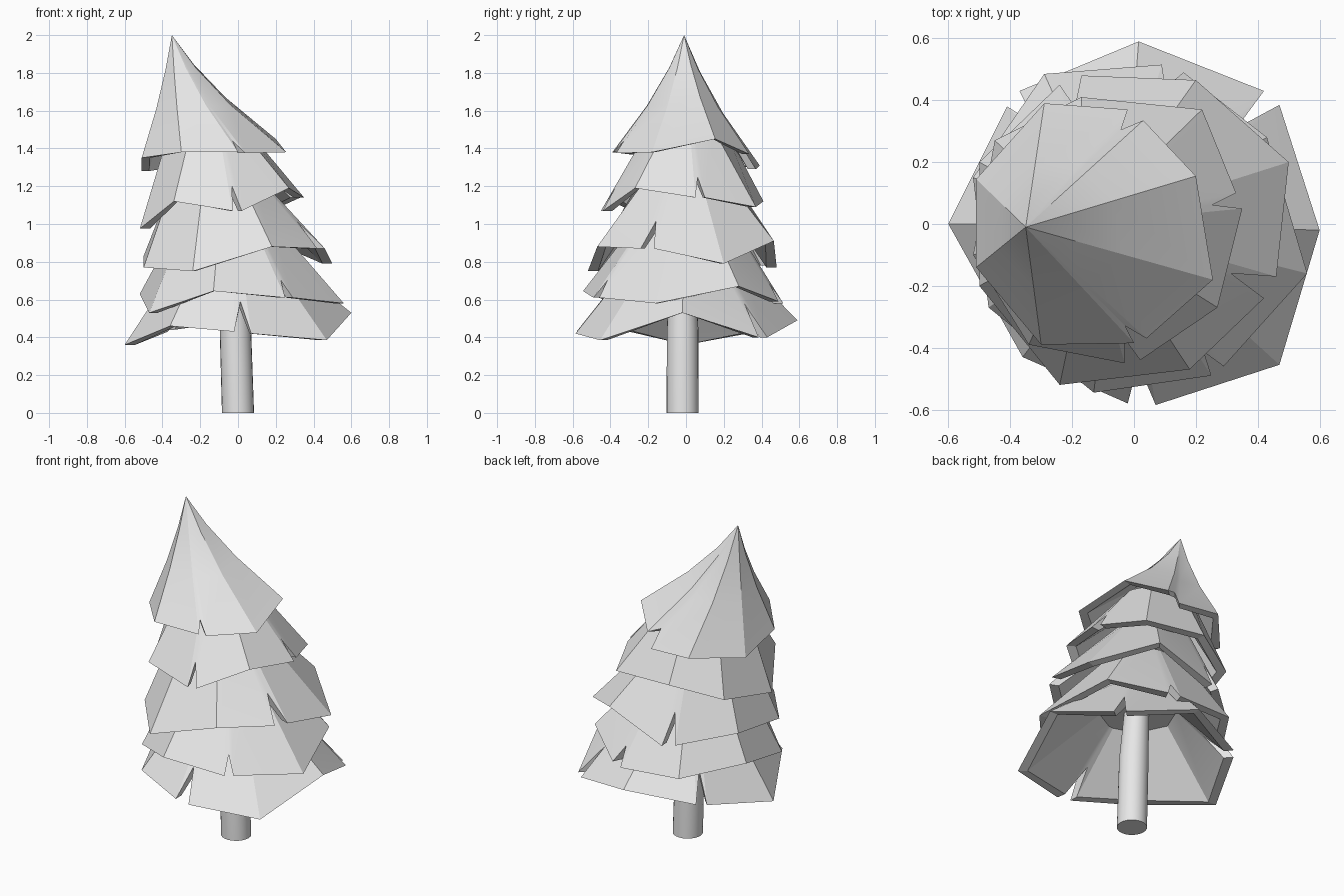
import bpy
import bmesh
import math
from mathutils import Vector

default_cube = bpy.data.objects.get("Cube")
if default_cube:
    bpy.data.objects.remove(default_cube, do_unlink=True)

# One plain grey covers the whole tree
GREY = (0.8, 0.8, 0.8, 1.0)
plain_grey = bpy.data.materials.new("plain_grey")
plain_grey.use_nodes = True
plain_grey.diffuse_color = GREY
plain_grey.node_tree.nodes["Principled BSDF"].inputs["Base Color"].default_value = GREY

WALL = 0.055  # thickness of the branch skirts
DROP = Vector((0, 0, 0.08))  # how far the inner roof hangs below the outer one


def make_object(name, bm, smooth_angle):
    mesh = bpy.data.meshes.new(name)
    bm.to_mesh(mesh)
    bm.free()
    mesh.materials.append(plain_grey)
    obj = bpy.data.objects.new(name, mesh)
    bpy.context.collection.objects.link(obj)
    bpy.ops.object.select_all(action="DESELECT")
    obj.select_set(True)
    bpy.context.view_layer.objects.active = obj
    bpy.ops.object.shade_smooth_by_angle(angle=math.radians(smooth_angle))


def bridge(bm, lower, upper):
    """Join two equal rings of vertices with quads."""
    count = len(lower)
    for i in range(count):
        j = (i + 1) % count
        bm.faces.new((lower[i], lower[j], upper[j], upper[i]))


def outward(point, centre):
    return Vector((point.x - centre.x, point.y - centre.y, 0)).normalized()


def slope_point(rim, centre, radius, t, sag):
    """Point at fraction t of the way up a skirt, from rim to top ring."""
    top = centre + outward(rim, centre) * radius
    point = rim.lerp(top, t)
    pull = sag * t * (1 - t)
    point.x += (centre.x - rim.x) * pull
    point.y += (centre.y - rim.y) * pull
    return point


def make_skirt(name, rim, centre, radius, slit, levels=(0, 1), sag=0.0):
    """Hollow branch skirt; close pairs of rim corners get a slit between them."""
    centre = Vector(centre)
    corners = [Vector(p) for p in rim]
    columns = []
    for i, corner in enumerate(corners):
        following = corners[(i + 1) % len(corners)]
        columns.append((corner, 0))
        if (following - corner).xy.length < 0.13:
            columns.append(((corner + following) / 2, slit))

    bm = bmesh.new()

    def make_rings(inset, middle, top_radius):
        return [[
            bm.verts.new(slope_point(p - outward(p, centre) * inset, middle,
                                     top_radius, max(level, start), sag))
            for p, start in columns
        ] for level in levels]

    outer = make_rings(0, centre, radius)
    inner = make_rings(WALL, centre - DROP, max(radius - WALL, 0))

    # Outer slope, inner slope and the rim that joins them
    for k in range(len(levels) - 1):
        bridge(bm, outer[k], outer[k + 1])
        bridge(bm, inner[k + 1], inner[k])
    bridge(bm, inner[0], outer[0])
    if radius > 0:
        bm.faces.new(outer[-1])
        bm.faces.new(inner[-1][::-1])
    else:
        bmesh.ops.remove_doubles(bm, verts=bm.verts[:], dist=0.0001)
    make_object(name, bm, 15)


# Trunk: slim tapered pole that bends towards the tip
SIDES = 24
bm = bmesh.new()
rings = []
for x, z, radius in ((0, 0, 0.085), (-0.014, 0.45, 0.083),
                     (-0.05, 1.0, 0.06), (-0.145, 1.72, 0.02)):
    rings.append([
        bm.verts.new((x + radius * math.cos(math.tau * i / SIDES),
                      -0.018 + radius * math.sin(math.tau * i / SIDES), z))
        for i in range(SIDES)
    ])
for lower, upper in zip(rings, rings[1:]):
    bridge(bm, lower, upper)
bm.faces.new(rings[0][::-1])
bm.faces.new(rings[-1])
make_object("trunk", bm, 40)

# Branch skirts, from the widest at the bottom to the pointed top
make_skirt(
    "bottom_branches",
    [(0.6, -0.02, 0.53), (0.47, 0.385, 0.4), (0.42, 0.43, 0.4),
     (0.015, 0.59, 0.49), (-0.37, 0.43, 0.44), (-0.41, 0.38, 0.43),
     (-0.6, 0, 0.36), (-0.36, -0.43, 0.46), (-0.02, -0.58, 0.43),
     (0.07, -0.585, 0.42), (0.47, -0.455, 0.385)],
    centre=(-0.03, 0, 0.82), radius=0.27, slit=0.42)

make_skirt(
    "lower_branches",
    [(0.56, -0.16, 0.58), (0.43, 0.28, 0.67), (0.16, 0.49, 0.59),
     (0.09, 0.515, 0.58), (-0.29, 0.485, 0.6), (-0.52, 0.15, 0.63),
     (-0.47, -0.27, 0.53), (-0.13, -0.545, 0.645), (0.25, -0.49, 0.61),
     (0.29, -0.46, 0.61)],
    centre=(-0.07, 0, 1.04), radius=0.24, slit=0.22)

make_skirt(
    "middle_branches",
    [(0.46, -0.17, 0.87), (0.5, 0.2, 0.79), (0.2, 0.465, 0.91),
     (-0.17, 0.48, 0.77), (-0.24, 0.45, 0.78), (-0.5, 0.2, 0.83),
     (-0.5, -0.2, 0.77), (-0.24, -0.52, 0.75), (0.18, -0.47, 0.88),
     (0.42, -0.24, 0.87)],
    centre=(-0.13, 0, 1.28), radius=0.22, slit=0.35)

make_skirt(
    "upper_branches",
    [(0.35, 0.05, 1.14), (0.33, 0.1, 1.14), (0.22, 0.37, 1.09),
     (-0.17, 0.41, 1.12), (-0.45, 0.27, 1.05), (-0.52, -0.1, 0.975),
     (-0.34, -0.39, 1.12), (-0.03, -0.45, 1.07), (0.02, -0.44, 1.07),
     (0.27, -0.27, 1.19)],
    centre=(-0.16, 0, 1.5), radius=0.21, slit=0.3)

make_skirt(
    "pointed_top",
    [(0.255, -0.18, 1.38), (0.2, 0.155, 1.45), (0.03, 0.335, 1.37),
     (-0.02, 0.37, 1.29), (-0.29, 0.39, 1.31), (-0.51, 0.145, 1.28),
     (-0.51, -0.14, 1.35), (-0.3, -0.39, 1.38), (0, -0.385, 1.38),
     (0.04, -0.37, 1.375)],
    centre=(-0.35, -0.01, 2), radius=0, slit=0.1,
    levels=(0, 0.4, 0.72, 1), sag=0.35)
